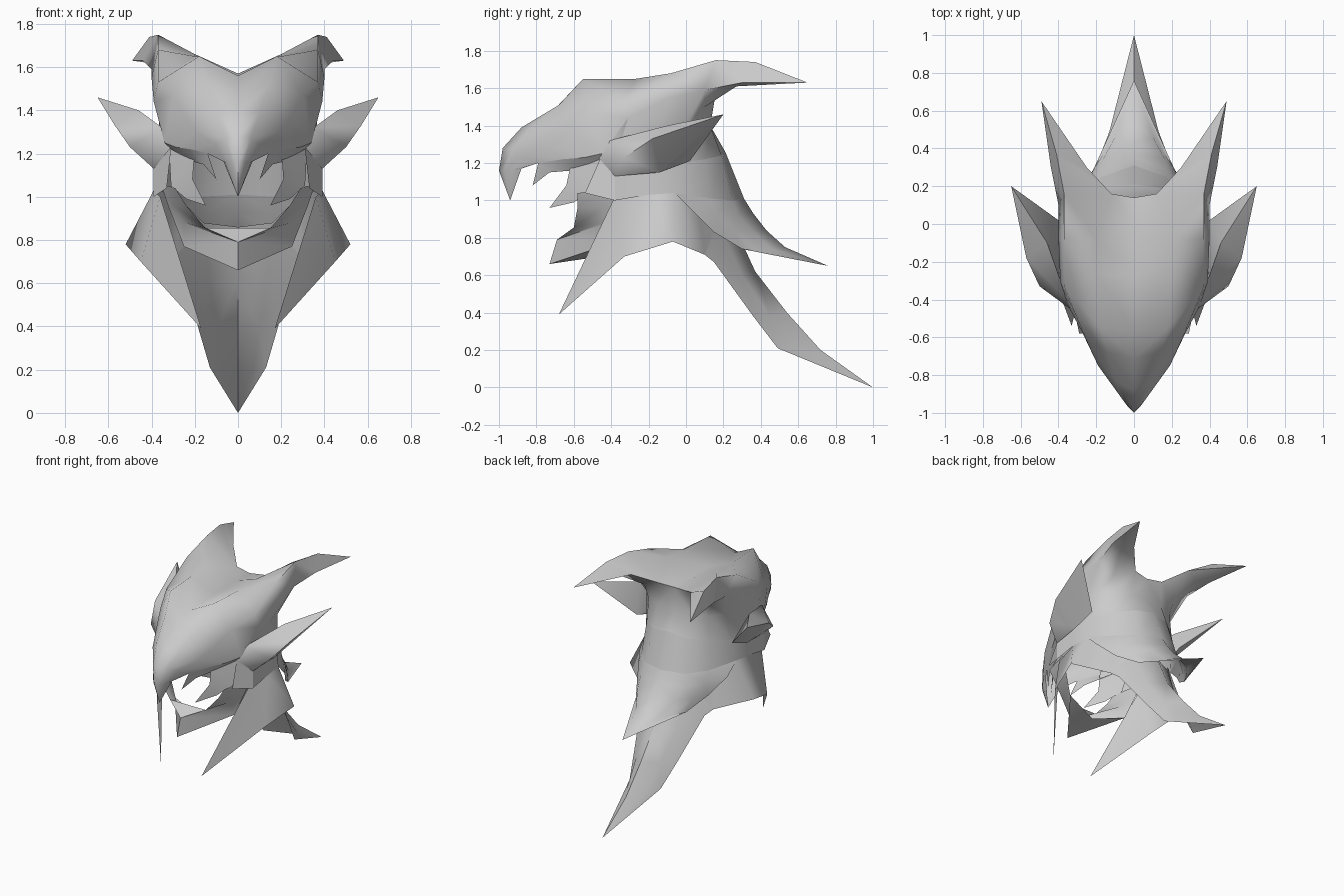
import bpy
import bmesh
import math

if "Cube" in bpy.data.objects:
    bpy.data.objects.remove(bpy.data.objects["Cube"], do_unlink=True)

grey = bpy.data.materials.new("plain grey")
grey.use_nodes = True
grey.diffuse_color = (0.6, 0.6, 0.6, 1)
grey.node_tree.nodes["Principled BSDF"].inputs["Base Color"].default_value = grey.diffuse_color


def loft(name, *patches, angle=45):
    """Skin each patch (a row of half-model paths), weld them and mirror across the middle."""
    bm = bmesh.new()
    for paths in patches:
        grid = [[bm.verts.new(point) for point in path] for path in paths]
        for first, second in zip(grid, grid[1:]):
            for i in range(len(first) - 1):
                bm.faces.new((first[i], first[i + 1], second[i + 1], second[i]))
    bmesh.ops.remove_doubles(bm, verts=bm.verts[:], dist=0.001)
    bmesh.ops.mirror(bm, geom=bm.verts[:] + bm.edges[:] + bm.faces[:],
                     axis='X', merge_dist=0.001)
    bmesh.ops.remove_doubles(bm, verts=bm.verts[:], dist=0.001)
    bmesh.ops.recalc_face_normals(bm, faces=bm.faces[:])
    mesh = bpy.data.meshes.new(name)
    bm.to_mesh(mesh)
    bm.free()
    mesh.materials.append(grey)
    part = bpy.data.objects.new(name, mesh)
    bpy.context.collection.objects.link(part)
    bpy.ops.object.select_all(action='DESELECT')
    part.select_set(True)
    bpy.context.view_layer.objects.active = part
    bpy.ops.object.shade_smooth_by_angle(angle=math.radians(angle))


# Hooked beak and crown, from the middle ridge out to the brow
beak_tip = (0, -.94, 1)
ridge = [beak_tip, (0, -1, 1.16), (0, -.98, 1.28), (0, -.88, 1.39), (0, -.71, 1.48),
         (0, -.57, 1.56), (0, -.27, 1.57), (0, 0, 1.57), (0, .14, 1.57)]
crest = [beak_tip, (.03, -.97, 1.16), (.06, -.93, 1.27), (.1, -.83, 1.39), (.14, -.68, 1.51),
         (.18, -.55, 1.65), (.2, -.27, 1.65), (.2, -.08, 1.66), (.12, .16, 1.58)]
temple = [beak_tip, (.06, -.93, 1.16), (.1, -.87, 1.24), (.19, -.75, 1.3), (.25, -.62, 1.38),
          (.3, -.5, 1.47), (.37, -.33, 1.53), (.37, -.08, 1.68), (.37, .16, 1.75)]
brow = [beak_tip, (.07, -.88, 1.17), (.14, -.79, 1.2), (.22, -.66, 1.22), (.29, -.54, 1.23),
        (.34, -.45, 1.25), (.39, -.31, 1.44), (.4, -.08, 1.55), (.4, .1, 1.59)]

# Horns sweeping back from the crown
horn_tip = (.49, .65, 1.63)
horn_inner = [crest[-1], (.25, .3, 1.66), horn_tip]
horn_top = [temple[-1], (.41, .37, 1.74), horn_tip]
horn_outer = [brow[-1], (.44, .3, 1.63), horn_tip]
horn_under = [(.28, .1, 1.5), (.35, .27, 1.61), horn_tip]

# Skull wall and the band below it, each ring from the back to the front
skull_top = [ridge[-1], crest[-1], horn_under[0], brow[-1], brow[-2], brow[-3]]
skull_middle = [(0, .13, 1.4), (.14, .13, 1.4), (.25, .09, 1.4),
                (.33, 0, 1.4), (.36, -.15, 1.39), (.36, -.34, 1.34)]
band_top = [(0, .21, 1.26), (.14, .19, 1.24), (.26, .1, 1.22),
            (.36, -.04, 1.2), (.38, -.2, 1.17), (.39, -.38, 1.13)]
band_bottom = [(0, .31, 1.01), (.17, .25, 1), (.28, .13, 1.01),
               (.38, -.06, 1.04), (.39, -.2, 1.03), (.39, -.38, 1)]
cheek_top = (.31, -.46, 1.22)

loft("crown_horns_and_skull",
     [ridge, crest, temple, brow],
     [horn_inner, horn_top, horn_outer, horn_under, horn_inner],
     [skull_top, skull_middle, band_top], angle=85)
loft("band", [band_top, band_bottom])

# Cheek blocks and temple plates closing the shell towards the face
loft("cheek_blocks", [[band_top[-1], cheek_top], [band_bottom[-1], (.33, -.54, 1.04)]])
loft("temple_plates", [[brow[6], brow[5]], [skull_middle[-1], brow[5]], [band_top[-1], cheek_top]])

# Rim under the brow with a small tooth, and the hooked cheek fangs
loft("eye_rims", [brow[2:6],
                  [(.1, -.82, 1.08), (.16, -.73, 1.15), (.2, -.61, 1.16), cheek_top]])
loft("cheek_fangs",
     [[(.2, -.61, 1.22), (.21, -.64, 1.08), (.15, -.73, .96)],
      [(.32, -.43, 1.23), (.31, -.5, 1.05), (.24, -.6, .99)]], angle=30)

# Ear fins, drawn as paths running from the front of the fin to its tip
fin_front = (.31, -.47, 1.23)
fin_tip = (.65, .2, 1.46)
fin_top = [fin_front, (.35, -.41, 1.32), (.46, -.1, 1.4), fin_tip]
fin_outer = [fin_front, (.5, -.33, 1.23), (.57, -.18, 1.33), fin_tip]
fin_lower = [fin_front, (.39, -.38, 1.13), (.41, -.14, 1.15), fin_tip]
fin_inner = [fin_front, (.38, -.3, 1.2), (.4, .02, 1.21), fin_tip]
loft("ear_fins", [fin_top, fin_outer, fin_lower, fin_inner, fin_top], angle=70)

# Short upper neck spike
spike_tip = (0, .76, .65)
loft("upper_neck_spike",
     [[band_bottom[0], (0, .36, .93), (0, .43, .84), (0, .53, .75), spike_tip],
      [band_bottom[1], (.18, .28, .92), (.16, .35, .84), (.1, .46, .74), spike_tip],
      [band_bottom[2], (.28, .17, .93), (.23, .26, .83), (.15, .39, .73), spike_tip],
      [band_bottom[3], (.37, .03, .95), (.29, .15, .83), (.21, .3, .74), spike_tip]])

# Long lower neck spike
tail_tip = (0, 1, 0)
tail_edge = [(.3, .1, .71), (.26, .15, .67), (.18, .36, .38), (.13, .49, .21), tail_tip]
tail_root = (.16, .17, .88)
loft("lower_neck_spike",
     [[(0, .26, .86), (0, .37, .62), (0, .54, .4), (0, .72, .2), tail_tip],
      [tail_root, (.13, .3, .6), (.1, .45, .38), (.07, .61, .2), tail_tip],
      tail_edge], angle=60)

# Flared neck guards with a point reaching forward
loft("neck_guards",
     [[(.36, -.39, 1), band_bottom[4], band_bottom[3], (.26, .06, .98), tail_root],
      [(.17, -.68, .39), (.45, -.33, .7), (.52, -.07, .78), tail_edge[0], tail_edge[0]]],
     angle=70)

# Lower jaw: underside, outer wall, lip and mouth floor, with arms rising to the cheeks
chin, lip = (0, -.73, .66), (0, -.69, .79)
jaw_low, jaw_high = (.25, -.4, .77), (.25, -.43, .88)
lip_corner = (.15, -.6, .855)
loft("lower_jaw",
     [[(0, -.46, .7), chin],
      [jaw_low, chin],
      [jaw_high, lip],
      [lip_corner, lip],
      [(0, -.6, .855), lip]],
     [[lip_corner, (.24, -.58, .96), (.29, -.58, 1.04)],
      [jaw_high, (.3, -.45, .96), (.32, -.44, 1.05)],
      [jaw_low, (.32, -.37, .95), (.35, -.36, 1.04)]], angle=60)
